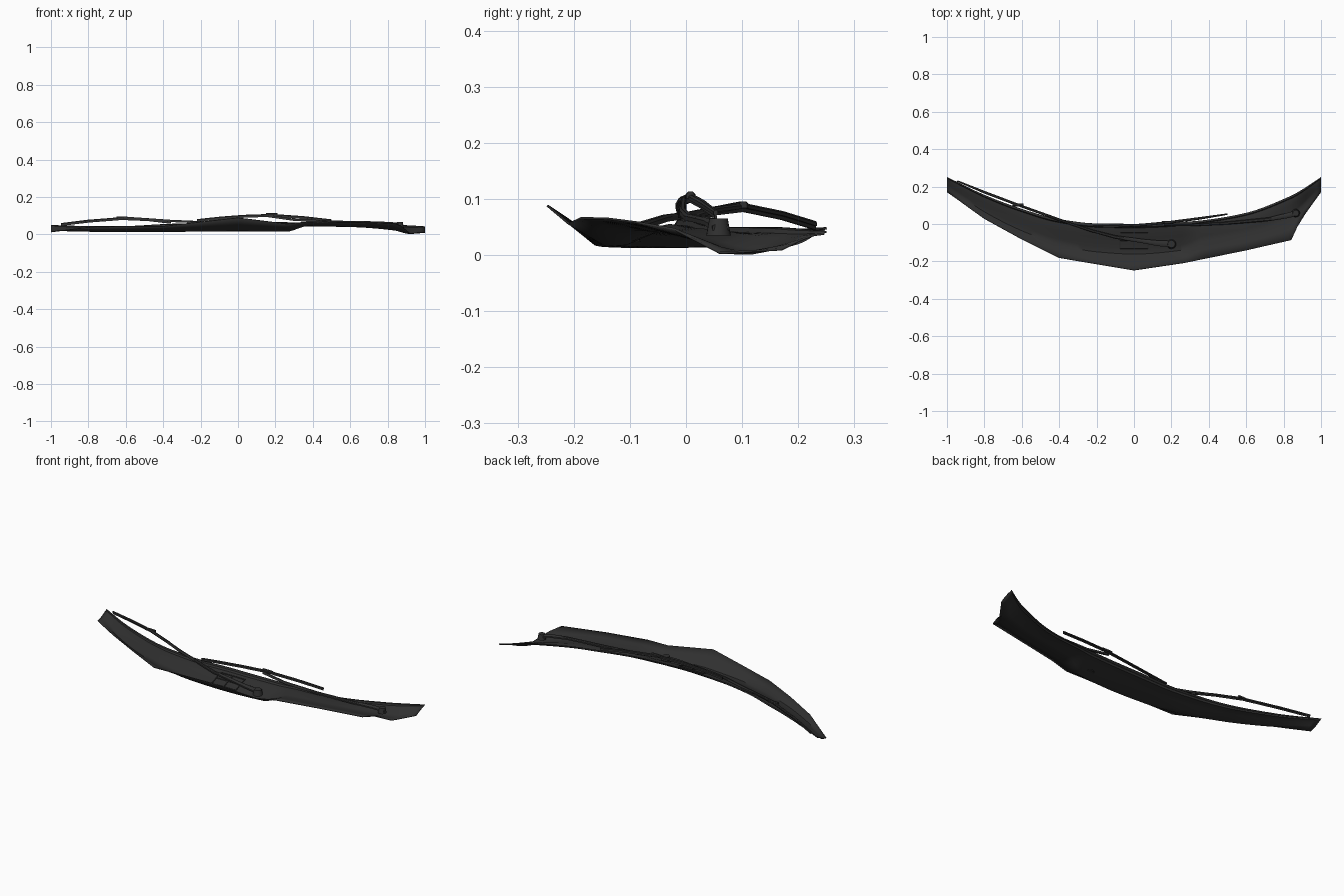
import bpy, bmesh
from mathutils import Vector

if "Cube" in bpy.data.objects:
    bpy.data.objects.remove(bpy.data.objects["Cube"])

mat = bpy.data.materials.new("black_plastic")
mat.diffuse_color = (0.03, 0.03, 0.03, 1)
mat.use_nodes = True
mat.node_tree.nodes["Principled BSDF"].inputs["Base Color"].default_value = mat.diffuse_color

# Cowl stations: x, back edge (y, z), channel (y, z), front lip (y, z)
ST = [(-1.0, .25, .050, .205, .025, .17, .015),
      (-.8, .155, .045, .07, .015, .03, .040),
      (-.6, .08, .045, -.03, .013, -.08, .045),
      (-.4, .025, .055, -.10, .013, -.18, .045),
      (-.2, .002, .062, -.14, .012, -.213, .068),
      (0.0, .000, .068, -.15, .012, -.246, .090),
      (.26, .010, .065, -.13, .013, -.208, .058),
      (.37, .020, .060, -.08, .045, -.187, .068),
      (.6, .060, .050, -.04, .042, -.14, .067),
      (.84, .150, .050, .05, .020, -.085, .060),
      (.87, .165, .050, .07, .012, -.02, .048),
      (.92, .195, .048, .12, .005, .06, .006),
      (1.0, .25, .043, .205, .030, .17, .012)]


def station(x):
    """Back and channel follow a monotone curve, the lip runs straight."""
    i = next(k for k in range(len(ST) - 1) if x <= ST[k + 1][0] + 1e-9)
    h = ST[i + 1][0] - ST[i][0]
    t = (x - ST[i][0]) / h

    def slope(k, c):
        sec = lambda j: (ST[j + 1][c] - ST[j][c]) / (ST[j + 1][0] - ST[j][0])
        if k == 0:
            return sec(0)
        if k == len(ST) - 1:
            return sec(k - 1)
        a, b = sec(k - 1), sec(k)
        return 0 if a * b <= 0 else 2 * a * b / (a + b)

    out = []
    for c in range(1, 7):
        a, b = ST[i][c], ST[i + 1][c]
        if c > 4:
            out.append(a + (b - a) * t)
        else:
            out.append((2*t**3 - 3*t*t + 1) * a + (t**3 - 2*t*t + t) * h * slope(i, c)
                       + (3*t*t - 2*t**3) * b + (t**3 - t*t) * h * slope(i + 1, c))
    return out


def section(x):
    by, bz, cy, cz, fy, fz = station(x)
    b, c, f = Vector((x, by, bz)), Vector((x, cy, cz)), Vector((x, fy, fz))
    w = min(1, (by - fy) / .2)
    rim = b.lerp(c, .10) + Vector((0, 0, .001))
    step = b.lerp(c, .14) - Vector((0, 0, .006 * w))
    return [b, rim, step, b.lerp(c, .5) + Vector((0, 0, .003 * w)),
            b.lerp(c, .85), c.lerp(f, .12), c.lerp(f, .55), f]


def surface(x, y):
    pts = section(x)
    for p, q in zip(pts, pts[1:]):
        if q.y <= y <= p.y:
            return p.lerp(q, (p.y - y) / (p.y - q.y)).z
    return pts[-1].z


def finish(name, bm, angle=0.6):
    bmesh.ops.recalc_face_normals(bm, faces=bm.faces)
    me = bpy.data.meshes.new(name)
    bm.to_mesh(me)
    bm.free()
    ob = bpy.data.objects.new(name, me)
    bpy.context.collection.objects.link(ob)
    me.materials.append(mat)
    bpy.ops.object.select_all(action='DESELECT')
    ob.select_set(True)
    bpy.context.view_layer.objects.active = ob
    bpy.ops.object.shade_smooth_by_angle(angle=angle)
    return ob


def strip(name, pts, widths, height):
    """Rounded-top bar along a path; widths gives one value per point."""
    bm = bmesh.new()
    pts = [Vector(p) for p in pts]
    rings = []
    for i, p in enumerate(pts):
        d = pts[min(i + 1, len(pts) - 1)] - pts[max(i - 1, 0)]
        s = Vector((-d.y, d.x, 0)).normalized() * widths[i] / 2
        up = Vector((0, 0, height / 2))
        rings.append([bm.verts.new(p + s * a + up * b) for a, b in
                      ((-1, -1), (1, -1), (1, .3), (.5, 1), (-.5, 1), (-1, .3))])
    for r, q in zip(rings, rings[1:]):
        for k in range(6):
            bm.faces.new((r[k], r[(k + 1) % 6], q[(k + 1) % 6], q[k]))
    bm.faces.new(rings[0])
    bm.faces.new(rings[-1])
    return finish(name, bm)


def cap(name, x, y, z, r, h):
    bm = bmesh.new()
    bmesh.ops.create_cone(bm, cap_ends=True, segments=20, radius1=r, radius2=r * .75, depth=h)
    bmesh.ops.translate(bm, verts=bm.verts, vec=(x, y, z))
    return finish(name, bm)


# Cowl panel: thin lofted sheet
bm = bmesh.new()
xs = sorted({round(-1 + i / 40, 4) for i in range(81)} | {s[0] for s in ST})
rows = [[bm.verts.new(p) for p in section(x)] for x in xs]
for r, q in zip(rows, rows[1:]):
    for k in range(len(r) - 1):
        bm.faces.new((r[k], r[k + 1], q[k + 1], q[k]))
cowl = finish("cowl_panel", bm)
if cowl.data.polygons[len(cowl.data.polygons) // 2].normal.z < 0:
    cowl.data.flip_normals()
sol = cowl.modifiers.new("thickness", 'SOLIDIFY')
sol.thickness = 0.004
sol.offset = -1

# Vent frames lying on the channel
for i, x in enumerate((-.075, 0, .075)):
    strip(f"vent_rib_{i}", [(x, y, surface(x, y) + .001) for y in (-.045, -.075, -.105, -.13)],
          [.006] * 4, .006)
for i, y in enumerate((-.045, -.088, -.13)):
    strip(f"vent_bar_{i}", [(x, y, surface(x, y) + .001) for x in (-.075, 0, .075)],
          [.006] * 3, .006)

# Wiper arms and pivots
strip("right_arm", [(.88, .062, .05), (.82, .045, .06), (.72, .025, .064), (.5, .005, .068),
                    (.3, -.006, .078), (.16, -.004, .098)],
      [.03, .028, .02, .016, .012, .01], .012)
strip("left_arm", [(.21, -.108, .042), (.13, -.103, .047), (.05, -.092, .05), (-.1, -.07, .056),
                   (-.22, -.038, .066), (-.36, .008, .072), (-.62, .1, .09)],
      [.035, .03, .022, .018, .014, .012, .01], .012)
cap("right_pivot", .865, .058, .05, .022, .03)
cap("left_pivot", .2, -.107, .038, .026, .03)

# Wiper blades
BLADES = {"right": [(-.22, -.012, .077), (-.1, -.012, .09), (.03, -.006, .1), (.18, .008, .105),
                    (.35, .03, .093), (.5, .053, .076)],
          "left": [(-.36, .012, .068), (-.48, .052, .082), (-.62, .102, .088),
                   (-.8, .17, .074), (-.945, .23, .056)]}
for side, pts in BLADES.items():
    n = len(pts)
    strip(side + "_blade", pts, [.008] + [.014] * (n - 2) + [.008], .009)
    strip(side + "_rubber", [(x, y, z - .007) for x, y, z in pts], [.004] * n, .008)
    mx, my, mz = pts[n // 2]
    strip(side + "_clip", [(mx + d, my, mz + .002) for d in (-.03, 0, .03)], [.014, .018, .014], .012)
